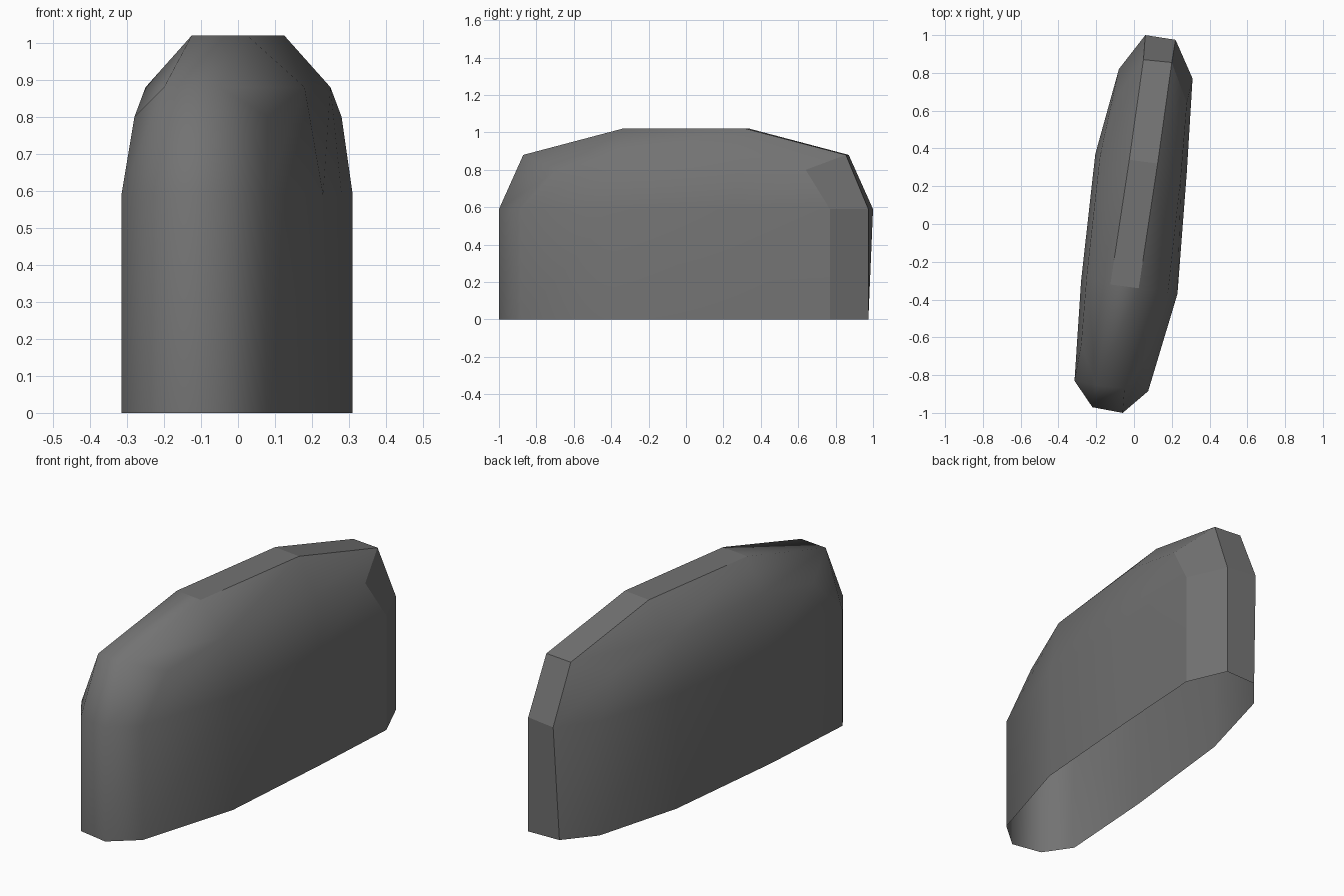
import bpy, bmesh

if "Cube" in bpy.data.objects:
    bpy.data.objects.remove(bpy.data.objects["Cube"])

# Footprint: slim twelve-sided outline, counter-clockwise from the back right
outline = [(.31, .77), (.22, .975), (.06, 1.0), (-.08, .82), (-.205, .37), (-.28, -.3),
           (-.315, -.83), (-.22, -.97), (-.06, -1.0), (.075, -.885), (.23, -.37), (.28, .28)]
# Half of the shoulder ring; the other half is the same turned by 180 degrees
half = [(.28, .64, .80), (.20, .855, .88), (.05, .87, .88),
        (-.08, .69, .80), (-.18, .36, .88), (-.25, -.27, .88)]
shoulder = half + [(-x, -y, z) for x, y, z in half]
crown = [(.125, .32, 1.02), (-.025, .34, 1.02), (-.125, -.32, 1.02), (.025, -.34, 1.02)]

bm = bmesh.new()
base = [bm.verts.new((x, y, 0)) for x, y in outline]
base[2].co = (.045, .97, 0)          # slightly undercut back tip
mid = [bm.verts.new((x, y, .59)) for x, y in outline]
top = [bm.verts.new(p) for p in shoulder]
A, B, C, D = [bm.verts.new(p) for p in crown]


def face(verts, smooth=True):
    bm.faces.new(verts).smooth = smooth


# Walls and sloped shoulders, faceted only at the back tip; underside is open
for lo, hi in ((base, mid), (mid, top)):
    for i in range(12):
        j = (i + 1) % 12
        face((lo[i], lo[j], hi[j], hi[i]), smooth=i > 1)

# Flat crown strip running front to back
face((A, B, C, D), False)
face((top[1], top[2], B, A), False)
face((top[7], top[8], D, C))
# Bevelled sides of the crown
for a, b, c, k in ((2, 3, 4, B), (5, 6, 7, C), (8, 9, 10, D), (11, 0, 1, A)):
    face((top[a], top[b], top[c], k))
face((top[4], top[5], C, B))
face((top[10], top[11], A, D))

mesh = bpy.data.meshes.new("housing_shell")
bm.to_mesh(mesh)
bm.free()
obj = bpy.data.objects.new("housing_shell", mesh)
bpy.context.collection.objects.link(obj)

mat = bpy.data.materials.new("dark_grey")
mat.diffuse_color = (.17, .17, .17, 1)
mat.use_nodes = True
mat.node_tree.nodes["Principled BSDF"].inputs["Base Color"].default_value = mat.diffuse_color
mesh.materials.append(mat)
